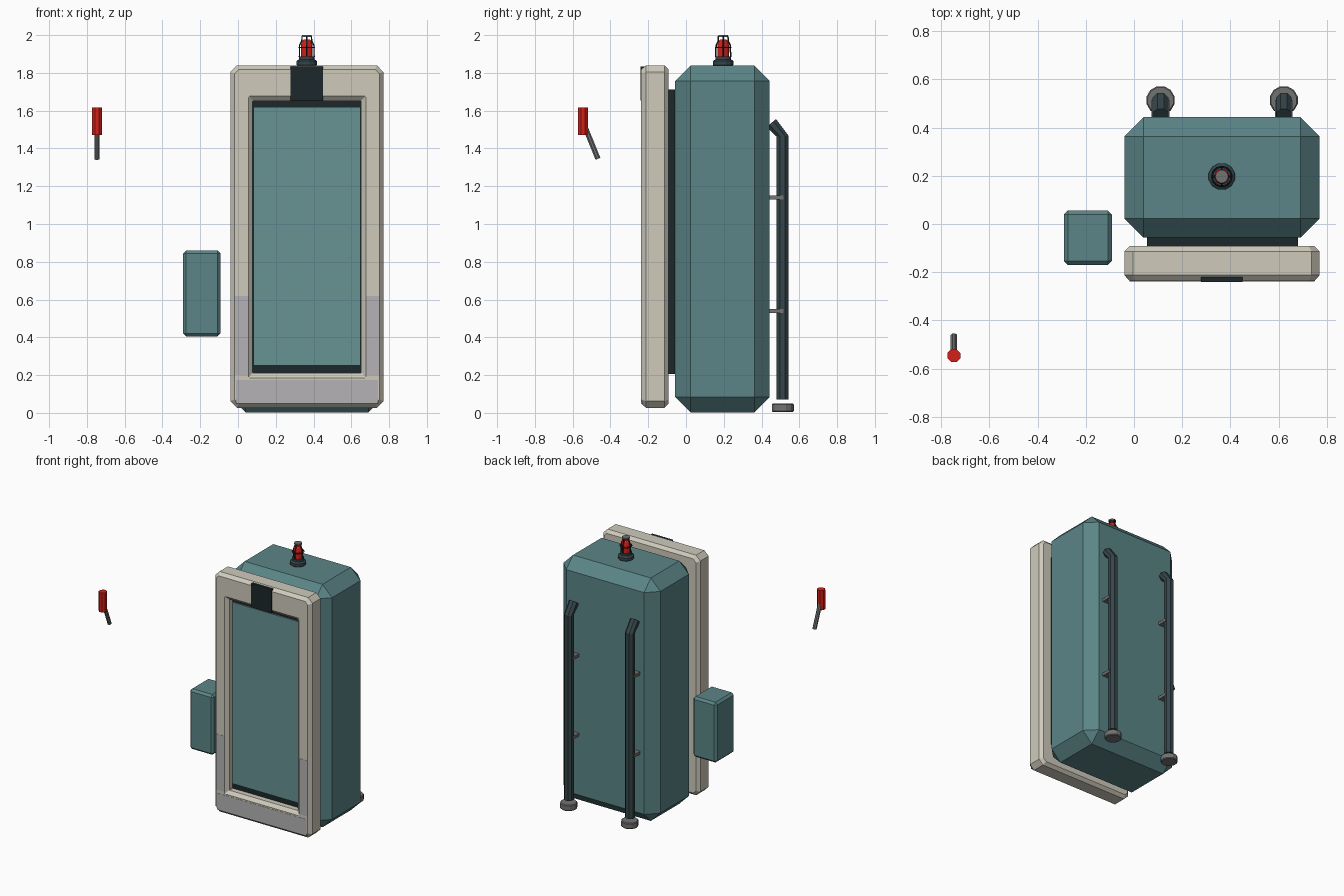
import bpy, bmesh
from math import cos, sin, pi
from mathutils import Vector

if "Cube" in bpy.data.objects:
    bpy.data.objects.remove(bpy.data.objects["Cube"])


def material(name, rgb):
    m = bpy.data.materials.new(name)
    m.diffuse_color = (*rgb, 1)
    m.use_nodes = True
    m.node_tree.nodes["Principled BSDF"].inputs["Base Color"].default_value = m.diffuse_color
    return m


TEAL = material("teal_paint", (0.105, 0.235, 0.245))
PALE = material("pale_teal", (0.135, 0.29, 0.295))
BEIGE = material("beige", (0.62, 0.59, 0.50))
DARK = material("dark_rubber", (0.012, 0.02, 0.024))
SLATE = material("slate_metal", (0.035, 0.06, 0.068))
RED = material("red", (0.65, 0.015, 0.01))
GREY = material("grey_metal", (0.17, 0.17, 0.17))
SCUFF = material("scuff_grey", (0.46, 0.45, 0.46))


def finish(name, bm, mat):
    bmesh.ops.recalc_face_normals(bm, faces=bm.faces[:])
    me = bpy.data.meshes.new(name)
    bm.to_mesh(me)
    bm.free()
    me.materials.append(mat)
    ob = bpy.data.objects.new(name, me)
    bpy.context.collection.objects.link(ob)
    return ob


def box(name, x, y, z, mat, chamfer=0):
    bm = bmesh.new()
    bmesh.ops.create_cube(bm, size=1)
    for v in bm.verts:
        for i, (a, b) in enumerate((x, y, z)):
            v.co[i] = a if v.co[i] < 0 else b
    if chamfer:
        bmesh.ops.bevel(bm, geom=bm.edges[:], offset=chamfer, segments=1,
                        affect='EDGES', profile=0.5)
    return finish(name, bm, mat)


def bridge(bm, a, b):
    n = len(a)
    for i in range(n):
        bm.faces.new((a[i], a[(i + 1) % n], b[(i + 1) % n], b[i]))


def lathe(name, x, y, profile, mat, n=12):
    bm = bmesh.new()
    rings = [[bm.verts.new((x + r * cos(2 * pi * (i + .5) / n),
                            y + r * sin(2 * pi * (i + .5) / n), z)) for i in range(n)]
             for r, z in profile]
    for a, b in zip(rings, rings[1:]):
        bridge(bm, a, b)
    bm.faces.new(rings[0])
    bm.faces.new(rings[-1])
    return finish(name, bm, mat)


def tube(name, points, r, mat, n=8, closed=False):
    pts = [Vector(p) for p in points]
    bm, rings, k = bmesh.new(), [], len(pts)
    for i, p in enumerate(pts):
        prev = pts[i - 1] if i or closed else p
        nxt = pts[(i + 1) % k] if i < k - 1 or closed else p
        t = (nxt - prev).normalized()
        # keep one side axis fixed so the tube does not twist
        side = Vector((0, 0, 1)) if closed else Vector((1, 0, 0))
        up = t.cross(side).normalized()
        side = up.cross(t).normalized()
        rings.append([bm.verts.new(p + r * (cos(2 * pi * (j + .5) / n) * side
                                            + sin(2 * pi * (j + .5) / n) * up))
                      for j in range(n)])
    for a, b in zip(rings, rings[1:]):
        bridge(bm, a, b)
    if closed:
        bridge(bm, rings[-1], rings[0])
    else:
        bm.faces.new(rings[0])
        bm.faces.new(rings[-1])
    return finish(name, bm, mat)


# Main cabinet
box("cabinet_body", (-0.04, 0.77), (-0.057, 0.443), (0.003, 1.838), TEAL, 0.08)

# Door frame: chamfered rectangular loops from back, round the front, into the opening
bm = bmesh.new()
loops = []
for x0, x1, z0, z1, c, y in (
        (0.078, 0.652, 0.21, 1.652, 0.004, -0.092),
        (-0.018, 0.748, 0.049, 1.818, 0.022, -0.092),
        (-0.04, 0.77, 0.027, 1.84, 0.035, -0.114),
        (-0.04, 0.77, 0.027, 1.84, 0.035, -0.212),
        (-0.018, 0.748, 0.049, 1.818, 0.022, -0.237),
        (0.055, 0.677, 0.185, 1.677, 0.004, -0.237),
        (0.078, 0.652, 0.21, 1.652, 0.004, -0.215)):
    loops.append([bm.verts.new((x, y, z)) for x, z in (
        (x0 + c, z0), (x1 - c, z0), (x1, z0 + c), (x1, z1 - c),
        (x1 - c, z1), (x0 + c, z1), (x0, z1 - c), (x0, z0 + c))])
for i in range(len(loops)):
    bridge(bm, loops[i], loops[(i + 1) % len(loops)])
finish("door_frame", bm, BEIGE)

# Seal behind the frame, window panel, top latch plate
box("door_seal", (0.053, 0.68), (-0.175, -0.05), (0.205, 1.713), DARK)
box("door_panel", (0.083, 0.648), (-0.185, -0.17), (0.25, 1.62), PALE)
box("latch_plate", (0.278, 0.45), (-0.24, -0.21), (1.655, 1.834), DARK)

# Worn grey guards on the lower frame
for name, x, z in (("left_guard", (-0.018, 0.055), (0.20, 0.62)),
                   ("right_guard", (0.677, 0.748), (0.20, 0.62)),
                   ("bottom_guard", (-0.01, 0.74), (0.05, 0.175))):
    box(name, x, (-0.2385, -0.23), z, SCUFF)

# Control box at the side
box("side_box", (-0.29, -0.092), (-0.17, 0.056), (0.405, 0.86), TEAL, 0.016)

# Lever with red grip
lathe("lever_grip", -0.747, -0.546, [(0.029, 1.47), (0.029, 1.618)], RED, 8)
tube("lever_rod", [(-0.747, -0.541, 1.53), (-0.747, -0.466, 1.345)], 0.015, GREY)

# Rear pipes with clamps and feet
for side, x in (("left", 0.11), ("right", 0.621)):
    tube(side + "_pipe", [(x, 0.511, 0.07), (x, 0.511, 1.465), (x, 0.452, 1.535)],
         0.035, SLATE)
    lathe(side + "_pipe_foot", x, 0.513,
          [(0.055, 0.004), (0.06, 0.01), (0.06, 0.044), (0.055, 0.05)], GREY)
    for k, z in enumerate((0.54, 1.14)):
        box(f"{side}_clamp_{k}", (x - 0.037, x + 0.037), (0.435, 0.515),
            (z - 0.011, z + 0.011), GREY)

# Warning lamp
LX, LY = 0.364, 0.197
lathe("lamp_base", LX, LY, [(0.05, 1.835), (0.056, 1.842), (0.056, 1.862), (0.043, 1.872),
                            (0.043, 1.888)], SLATE)
lathe("lamp_glass", LX, LY, [(0.032, 1.885), (0.032, 1.945), (0.027, 1.965),
                             (0.017, 1.977)], RED)
tube("lamp_cage_ring", [(LX + 0.041 * cos(2 * pi * i / 12), LY + 0.041 * sin(2 * pi * i / 12),
                         1.934) for i in range(12)], 0.004, DARK, 6, True)
for k in range(4):
    c, s = cos(k * pi / 2), sin(k * pi / 2)
    tube(f"lamp_cage_bar_{k}", [(LX + r * c, LY + r * s, z) for r, z in (
        (0.039, 1.885), (0.038, 1.945), (0.026, 1.97), (0.025, 1.996))], 0.004, DARK, 6)
lathe("lamp_cage_cap", LX, LY, [(0.027, 1.991), (0.027, 2.0)], GREY)
